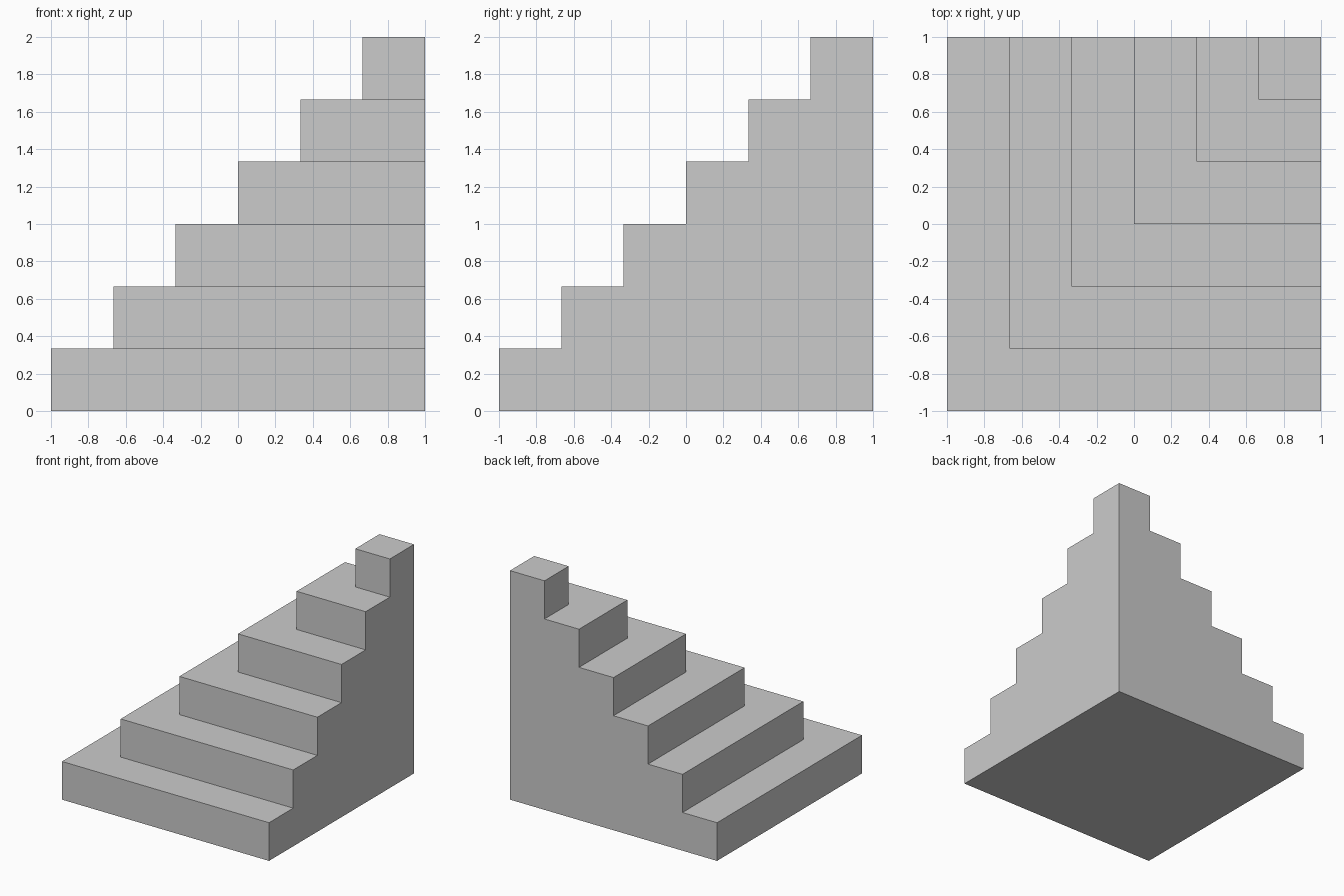
import bpy, bmesh

if "Cube" in bpy.data.objects:
    bpy.data.objects.remove(bpy.data.objects["Cube"])

STEPS = 6
RUN = 2 / STEPS    # tread depth equals riser height

bm = bmesh.new()


def ring(inset, z):
    """Front-left, front-right and back-left corners of one step outline."""
    return [bm.verts.new(p) for p in ((inset, inset, z), (1, inset, z), (inset, 1, z))]


# Low and high outlines of every step, nested into the back right corner
rings = []
for i in range(STEPS):
    inset = -1 + i * RUN
    rings += [ring(inset, i * RUN), ring(inset, (i + 1) * RUN)]
base_corner = bm.verts.new((1, 1, 0))
top_corner = bm.verts.new((1, 1, 2))

# Risers (front and left) and L-shaped treads
for i, (a, b) in enumerate(zip(rings, rings[1:])):
    if i % 2 == 0:
        bm.faces.new((a[0], a[1], b[1], b[0]))
        bm.faces.new((a[2], a[0], b[0], b[2]))
    else:
        bm.faces.new((a[0], a[1], b[1], b[0], b[2], a[2]))

# Top landing and underside
for r, corner in ((rings[-1], top_corner), (rings[0], base_corner)):
    bm.faces.new((r[0], r[1], corner, r[2]))

# Stepped right and back walls
for k in (1, 2):
    bm.faces.new([base_corner] + [r[k] for r in rings] + [top_corner])

bmesh.ops.recalc_face_normals(bm, faces=bm.faces)
mesh = bpy.data.meshes.new("corner_stairs")
bm.to_mesh(mesh)
bm.free()
bpy.context.collection.objects.link(bpy.data.objects.new("corner_stairs", mesh))
